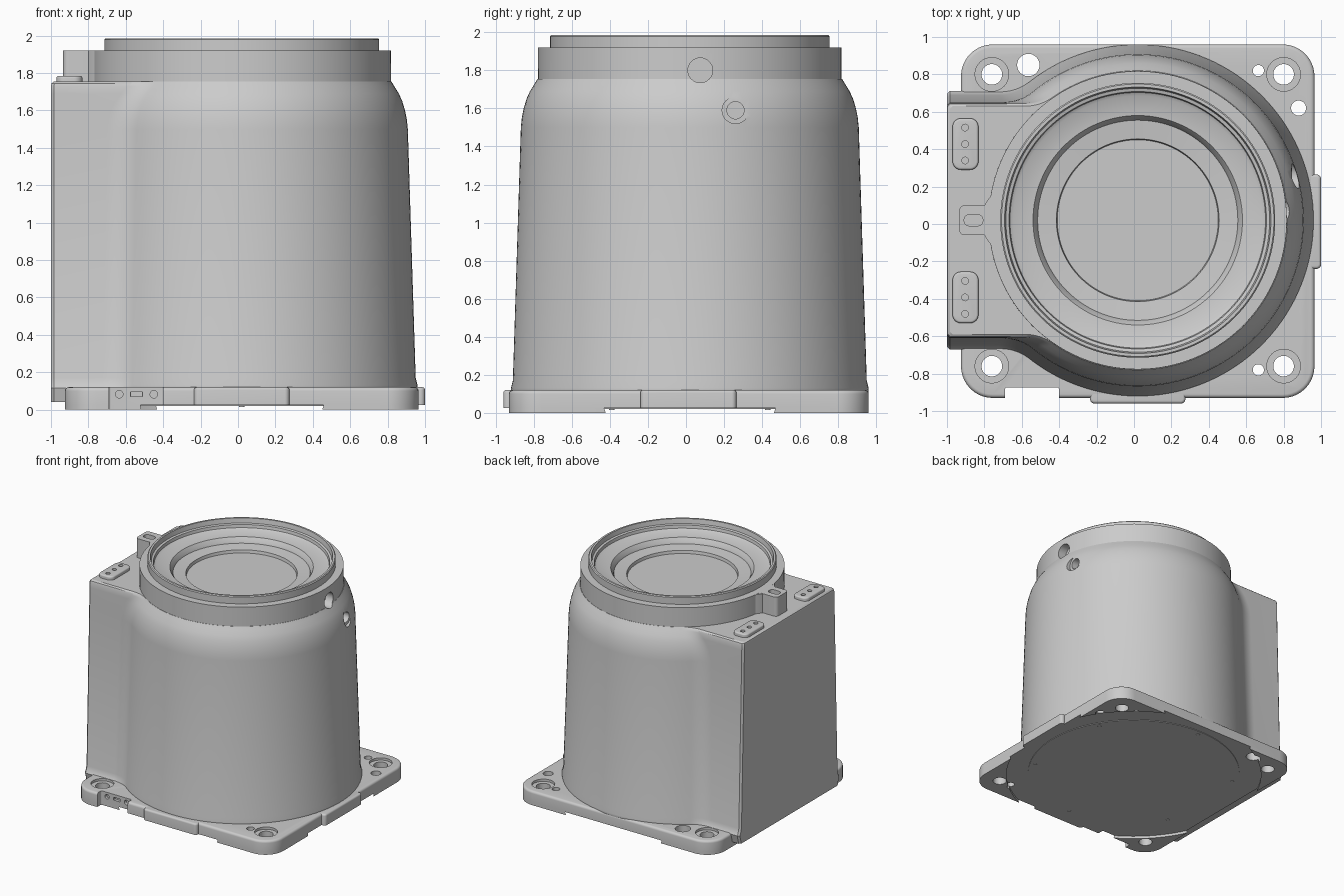
import bpy, bmesh
from math import sin, cos, pi, sqrt, atan2
from mathutils import Matrix, Vector

if "Cube" in bpy.data.objects:
    bpy.data.objects.remove(bpy.data.objects["Cube"])

C = 0.02  # the turned body is centred on (C, C)


def finish(name, bm):
    bmesh.ops.recalc_face_normals(bm, faces=bm.faces[:])
    me = bpy.data.meshes.new(name)
    bm.to_mesh(me)
    bm.free()
    ob = bpy.data.objects.new(name, me)
    bpy.context.collection.objects.link(ob)
    return ob


def activate(ob):
    bpy.ops.object.select_all(action='DESELECT')
    ob.select_set(True)
    bpy.context.view_layer.objects.active = ob


def smooth(ob, angle=0.5):
    activate(ob)
    bpy.ops.object.shade_smooth_by_angle(angle=angle)


def loft(name, rings):
    """Skin closed rings of equal length and cap both ends."""
    bm = bmesh.new()
    vs = [[bm.verts.new(p) for p in r] for r in rings]
    n = len(vs[0])
    for a, b in zip(vs, vs[1:]):
        for i in range(n):
            j = (i + 1) % n
            bm.faces.new((a[i], a[j], b[j], b[i]))
    bm.faces.new(vs[0])
    bm.faces.new(vs[-1])
    return finish(name, bm)


def circle(r, z, n=128):
    return [(C + r * cos(2 * pi * i / n), C + r * sin(2 * pi * i / n), z) for i in range(n)]


def rounded(x0, x1, y0, y1, r, z, n=10):
    pts = []
    for k, (cx, cy) in enumerate(((x1 - r, y1 - r), (x0 + r, y1 - r), (x0 + r, y0 + r), (x1 - r, y0 + r))):
        for i in range(n + 1):
            a = pi / 2 * (k + i / n)
            pts.append((cx + r * cos(a), cy + r * sin(a), z))
    return pts


def slab(name, x0, x1, y0, y1, r, z0, z1, e=0.0):
    """Rounded-corner slab with a soft top edge of size e."""
    rings = [rounded(x0, x1, y0, y1, r, z0)]
    if e:
        for t in (0, .25, .5, .75, 1):
            d, h = e * (1 - cos(t * pi / 2)), e * (1 - sin(t * pi / 2))
            rings.append(rounded(x0 + d, x1 - d, y0 + d, y1 - d, r - d, z1 - h))
    else:
        rings.append(rounded(x0, x1, y0, y1, r, z1))
    return loft(name, rings)


def drills(holes, axis='Z', n=32):
    """Cutter made of cylinders: (start point, radius, length)."""
    bm = bmesh.new()
    rot = {'Z': Matrix(), 'X': Matrix.Rotation(pi / 2, 4, 'Y'), 'Y': Matrix.Rotation(-pi / 2, 4, 'X')}[axis]
    for p, r, length in holes:
        mid = Vector(p) + rot @ Vector((0, 0, length / 2))
        bmesh.ops.create_cone(bm, cap_ends=True, segments=n, radius1=r, radius2=r, depth=length,
                              matrix=Matrix.Translation(mid) @ rot)
    return finish("cutter", bm)


def cut(ob, *cutters, keep=False):
    for c in cutters:
        m = ob.modifiers.new("cut", 'BOOLEAN')
        m.operation, m.solver, m.object = 'DIFFERENCE', 'EXACT', c
        activate(ob)
        bpy.ops.object.modifier_apply(modifier=m.name)
        if not keep:
            bpy.data.objects.remove(c)


# Body: round shell blended into a drafted flat-sided box at -x
def section(z, r, h, f=0.25, left=-1.0):
    xc, yc = -sqrt((r + f) ** 2 - (h + f) ** 2), h + f
    a0 = atan2(yc, xc)
    half = []
    for i in range(49):                       # round side
        a = a0 * i / 48
        half.append((r * cos(a), r * sin(a)))
    for i in range(1, 13):                    # concave blend
        a = (a0 - pi) + (-pi / 2 - (a0 - pi)) * i / 12
        half.append((xc + f * cos(a), yc + f * sin(a)))
    half += [(left - C + 0.015, h), (left - C, h - 0.015)]
    return [(C + x, C + y, z) for x, y in half] + [(C + x, C - y, z) for x, y in half[:0:-1]]


rows = [(.04, .92, .67), (.115, .94, .69), (.13, .94, .68), (.17, .93, .668), (1.5, .888, .632),
        (1.55, .883, .631), (1.6, .873, .63), (1.65, .858, .629), (1.69, .84, .628)]
rings = [section(*r) for r in rows]
rings += [section(1.73, .815, .627), section(1.745, .806, .622, left=-.996), section(1.755, .80, .61, left=-.984)]
body = loft("body_shell", rings)

# Collar with stepped dish in the top
collar = loft("top_collar", [circle(r, z) for r, z in (
    (.78, 1.70), (.798, 1.72), (.797, 1.92), (.735, 1.92), (.735, 1.978), (.728, 1.985), (.712, 1.985),
    (.705, 1.945), (.688, 1.94), (.683, 1.915), (.665, 1.905), (.56, 1.895), (.54, 1.865),
    (.535, 1.85), (.435, 1.84), (.43, 1.815))])

# Side ports on the right
port = drills([((.74, .075, 1.80), .065, .3)], 'X', 48)
cut(collar, port, keep=True)
cut(body, port)
cut(body, drills([((.845, .26, 1.59), .07, .2)], 'X', 40), drills([((.76, .26, 1.59), .045, .3)], 'X', 40))
smooth(body)
smooth(collar)

# Base plate with side pads and corner feet
L, R, F, B = -.925, .965, -.93, .96
plate = slab("base_plate", L, R, F, B, .17, .025, .12, .02)
feet = slab("corner_feet", L, R, F, B, .17, 0, .03)
cut(feet, loft("cutter", [circle(1.03, -.1), circle(1.07, .2)]))
corners = [(x, y) for x in (-.76, .80) for y in (-.76, .80)]
holes = [((x, y, -.1), .055, .4) for x, y in corners]
holes += [((x, y, -.1), r, .4) for x, y, r in
          ((-.565, .85, .06), (.665, .82, .03), (.88, .62, .04), (.665, -.78, .03))]
through = drills(holes)
notch = slab("cutter", -.69, -.40, -1.1, -.875, .01, -.1, .3)
cut(feet, through, notch, keep=True)
cut(plate, through, notch)
cut(plate, drills([((x, y, .1), .09, .2) for x, y in corners]))
cut(plate, drills([((x, -.90, .082), .02, .05) for x in (-.635, -.45)], 'Y'))
cut(plate, slab("cutter", -.575, -.51, -.90, -.85, .005, .07, .095))
smooth(plate)
smooth(feet)
smooth(slab("front_pad", -.235, .275, -.96, -.80, .025, .025, .12, .015))
smooth(slab("right_pad", .80, 1.0, -.24, .265, .025, .025, .12, .015))
smooth(loft("bottom_cover", [circle(.866, .02), circle(.866, .04)]))

# Small screws around the bottom cover
for i in range(6):
    a = pi / 6 + i * pi / 3
    p = (C + .82 * cos(a), C + .82 * sin(a), .015)
    ob = drills([(p, .015, .02)], n=16)
    ob.name = f"cover_screw_{i}"
    smooth(ob)

# Terminal pads with three holes each
for side, y0 in (("front", -.53), ("back", .29)):
    pad = slab(f"terminal_pad_{side}", -.97, -.832, y0, y0 + .275, .045, 1.74, 1.785, .012)
    cut(pad, drills([((-.903, y0 + .1375 + d, 1.765), .018, .1) for d in (-.088, 0, .088)], n=20))
    smooth(pad)

# Locating tab beside the collar, with a slot and flared root
tab = slab("locating_tab", -.935, -.70, -.06, .10, .03, 1.74, 1.92)
cut(tab, slab("cutter", -.908, -.808, -.01, .05, .028, 1.86, 2.0))
smooth(tab)
outline = [(-.70, -.13), (-.765, -.11), (-.785, -.085), (-.80, -.058), (-.80, .098), (-.785, .125), (-.765, .15), (-.70, .17)]
smooth(loft("tab_root", [[(x, y, z) for x, y in outline] for z in (1.74, 1.919)]))
